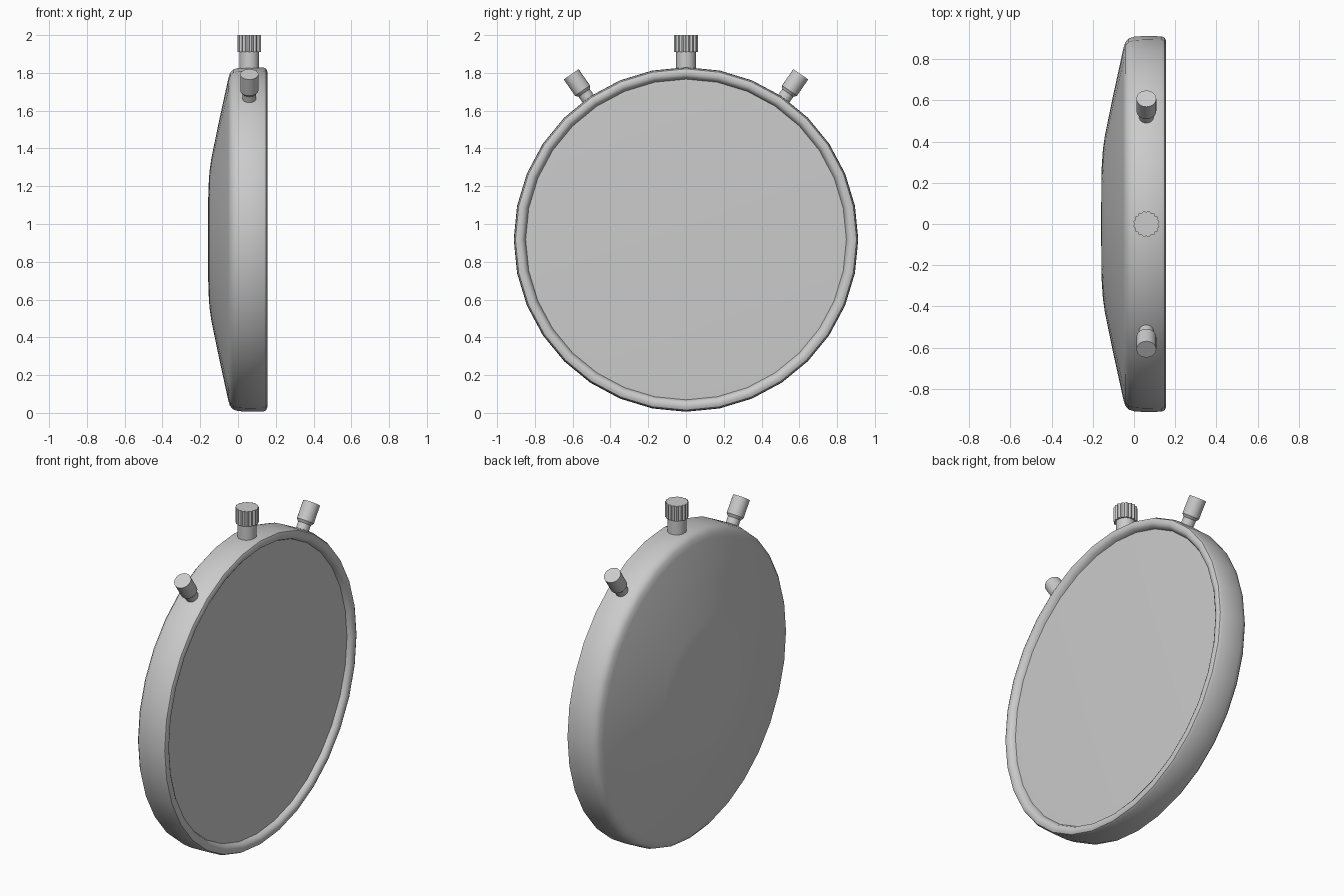
import bpy, bmesh
from math import sin, cos, pi, radians
from mathutils import Matrix

if "Cube" in bpy.data.objects:
    bpy.data.objects.remove(bpy.data.objects["Cube"])

CENTRE_Z = 0.918
AXIS_X = 0.06


def lathe(name, profile, segs, matrix, angle=35, flutes=0, depth=0.0):
    """Revolve (radius, height) points about local z; optional scalloped edge."""
    bm = bmesh.new()
    rings = []
    for r, h in profile:
        if r == 0:
            rings.append([bm.verts.new((0, 0, h))])
            continue
        ring = []
        for i in range(segs):
            a = 2 * pi * i / segs
            k = r - depth * (1 - abs(sin(flutes * a / 2))) if flutes else r
            ring.append(bm.verts.new((k * cos(a), k * sin(a), h)))
        rings.append(ring)
    for a, b in zip(rings, rings[1:]):
        for i in range(segs):
            j = (i + 1) % segs
            if len(a) == 1:
                bm.faces.new((a[0], b[j], b[i]))
            elif len(b) == 1:
                bm.faces.new((a[i], a[j], b[0]))
            else:
                bm.faces.new((a[i], a[j], b[j], b[i]))
    bmesh.ops.recalc_face_normals(bm, faces=bm.faces)
    mesh = bpy.data.meshes.new(name)
    bm.to_mesh(mesh)
    bm.free()
    obj = bpy.data.objects.new(name, mesh)
    bpy.context.collection.objects.link(obj)
    obj.matrix_world = matrix
    bpy.ops.object.select_all(action='DESELECT')
    obj.select_set(True)
    bpy.context.view_layer.objects.active = obj
    bpy.ops.object.shade_smooth_by_angle(angle=radians(angle))
    return obj


centre = Matrix.Translation((0, 0, CENTRE_Z))
along_x = centre @ Matrix.Rotation(pi / 2, 4, 'Y')

# Case: domed back, rounded band, raised front rim with a shallow recess
case = [(0, -0.16), (0.27, -0.157), (0.36, -0.151), (0.43, -0.141),
        (0.62, -0.102), (0.85, -0.052), (0.88, -0.043), (0.9, -0.026),
        (0.908, 0.0), (0.912, 0.05), (0.91, 0.135), (0.903, 0.149),
        (0.89, 0.155), (0.872, 0.154), (0.859, 0.146), (0.852, 0.132),
        (0.848, 0.122)]
lathe("case", case, 32, along_x)

# Dial cover sitting inside the rim
lathe("dial_cover", [(0.85, 0.11), (0.85, 0.124), (0.8, 0.126), (0, 0.127)],
      32, along_x)

# Winding crown: plain stem and fluted knob
up = Matrix.Translation((AXIS_X, 0, 0))
lathe("crown_stem", [(0, 1.78), (0.052, 1.78), (0.052, 1.92), (0, 1.92)], 24, up)
lathe("crown_knob", [(0, 1.91), (0.064, 1.91), (0.064, 2.0), (0, 2.0)],
      96, up, 30, flutes=16, depth=0.008)

# Two side push buttons, mirrored left and right
button = [(0, 0.86), (0.036, 0.86), (0.036, 0.945), (0.048, 0.96),
          (0.048, 1.065), (0, 1.065)]
for side, label in ((1, "left"), (-1, "right")):
    tilt = Matrix.Rotation(side * radians(34.8), 4, 'X')
    lathe("push_button_" + label, button, 24,
          Matrix.Translation((AXIS_X, 0, CENTRE_Z)) @ tilt)
